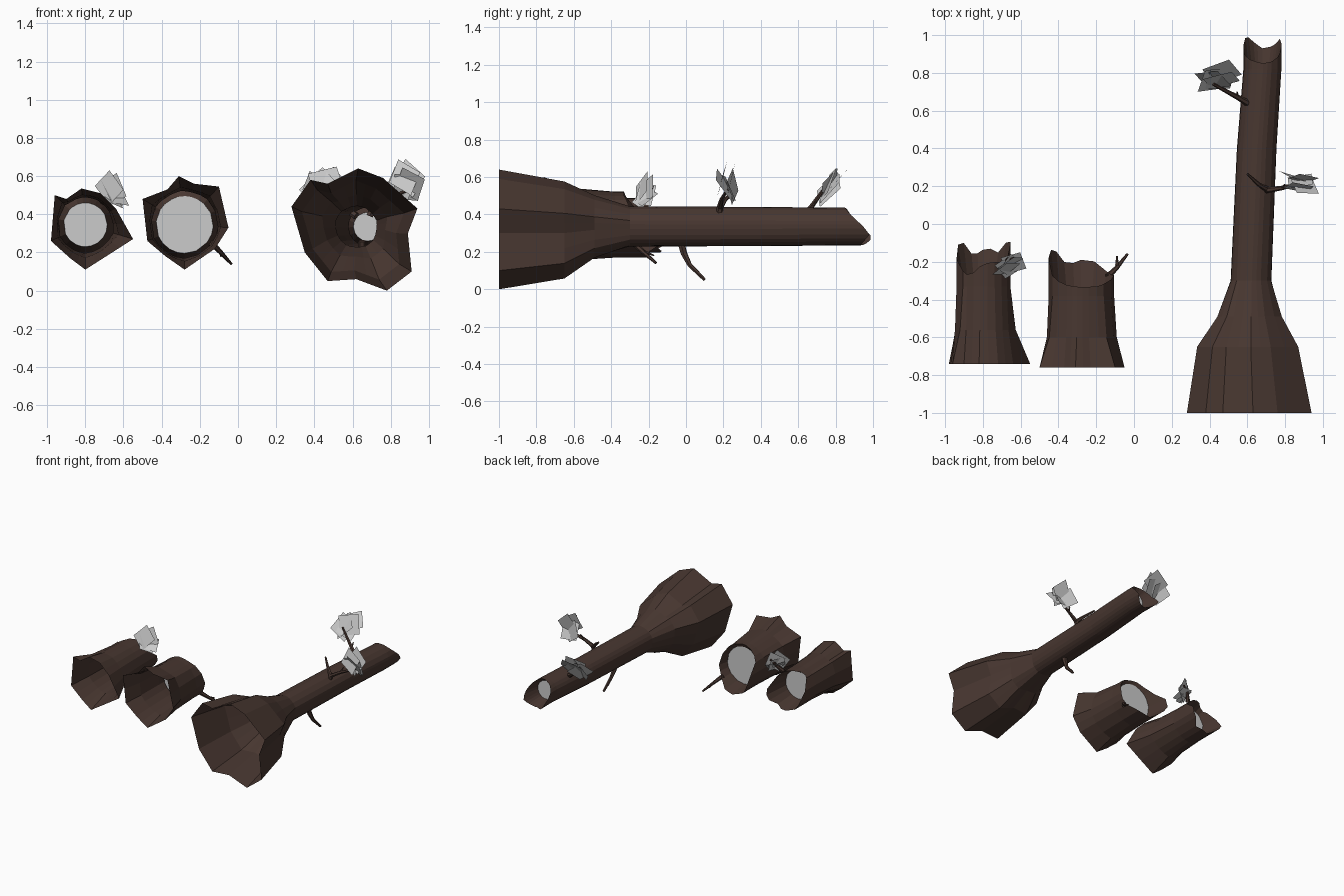
import bpy, bmesh, math, random
from mathutils import Vector, Euler

if "Cube" in bpy.data.objects:
    bpy.data.objects.remove(bpy.data.objects["Cube"])

random.seed(4)
bark = bpy.data.materials.new("bark")
bark.diffuse_color = (0.065, 0.038, 0.03, 1)
bark.use_nodes = True
bark.node_tree.nodes["Principled BSDF"].inputs["Base Color"].default_value = bark.diffuse_color


def make_object(name, bm, mat=None):
    mesh = bpy.data.meshes.new(name)
    bm.to_mesh(mesh)
    bm.free()
    ob = bpy.data.objects.new(name, mesh)
    bpy.context.collection.objects.link(ob)
    if mat:
        mesh.materials.append(mat)
    return ob


def loft(bm, rings, caps=False):
    loops = [[bm.verts.new(p) for p in ring] for ring in rings]
    n = len(loops[0])
    for a, b in zip(loops, loops[1:]):
        for i in range(n):
            j = (i + 1) % n
            bm.faces.new((a[i], a[j], b[j], b[i]))
    if caps:
        bm.faces.new(loops[0])
        bm.faces.new(loops[-1])
    bmesh.ops.recalc_face_normals(bm, faces=bm.faces[:])


def rim_height(rim, angle):
    """Interpolate the broken edge, given as (degrees, y) in rising order."""
    pts = rim + [(rim[0][0] + 360, rim[0][1])]
    for (a0, y0), (a1, y1) in zip(pts, pts[1:]):
        if a0 <= angle <= a1:
            return y0 + (y1 - y0) * (angle - a0) / (a1 - a0)
    return pts[-1][1]


def log(name, outline, base_y, base_c, rings, rim, floor_y, floor_r):
    """Hollow log: root outline (x, z), rings (y, cx, cz, flare, radius), torn rim, end disc."""
    pts = []
    for (x0, z0), (x1, z1) in zip(outline, outline[1:] + outline[:1]):
        pts += [(x0, z0), ((x0 + x1) / 2, (z0 + z1) / 2)]
    offs = [Vector((x - base_c[0], 0, z - base_c[1])) for x, z in pts]
    units = [o.normalized() for o in offs]
    angles = [math.degrees(math.atan2(o.z, o.x)) % 360 for o in offs]

    all_rings = [[Vector((x, base_y, z)) for x, z in pts]]
    for y, cx, cz, k, r in rings:
        all_rings.append([Vector((cx, y, cz)) + o * k + u * r for o, u in zip(offs, units)])
    y, cx, cz, k, r = rings[-1]
    all_rings.append([Vector((cx, rim_height(rim, a), cz)) + o * k + u * r
                      for o, u, a in zip(offs, units, angles)])
    floor = [Vector((cx, floor_y, cz)) + u * floor_r for u in units]
    all_rings.append(floor)
    bm = bmesh.new()
    loft(bm, all_rings)
    make_object(name + "_bark", bm, bark)

    bm = bmesh.new()
    face = bm.faces.new([bm.verts.new(p) for p in floor])
    face.normal_update()
    if face.normal.y < 0:
        face.normal_flip()
    make_object(name + "_cut_disc", bm)


def branch(name, *paths):
    """Tapered six-sided twigs; each path is (start radius, points)."""
    bm = bmesh.new()
    for radius, path in paths:
        path = [Vector(p) for p in path]
        rings = []
        for i, p in enumerate(path):
            d = path[min(i + 1, len(path) - 1)] - path[max(i - 1, 0)]
            q = d.to_track_quat('Z', 'Y')
            r = radius * (1 - 0.6 * i / (len(path) - 1))
            rings.append([p + q @ Vector((r * math.cos(t * math.pi / 3), r * math.sin(t * math.pi / 3), 0))
                          for t in range(6)])
        loft(bm, rings, True)
    make_object(name, bm, bark)


def leaves(name, lo, hi, normal, count=5, spread=0.45):
    """Cluster of crossing square leaf cards, fitted to a box."""
    cards = []
    q = Vector(normal).to_track_quat('Z', 'Y')
    for _ in range(count):
        c = Vector([random.uniform(-0.3, 0.3) for _ in range(3)])
        tilt = Euler([random.uniform(-spread, spread) for _ in range(2)] + [random.uniform(0, 1.5)])
        m = q @ tilt.to_quaternion()
        cards.append([c + m @ Vector((x, y, 0)) for x, y in ((-.7, -.6), (.7, -.6), (.7, .6), (-.7, .6))])
    flat = [p for card in cards for p in card]
    mn = [min(p[i] for p in flat) for i in range(3)]
    mx = [max(p[i] for p in flat) for i in range(3)]
    bm = bmesh.new()
    for card in cards:
        bm.faces.new([bm.verts.new([lo[i] + (p[i] - mn[i]) / (mx[i] - mn[i]) * (hi[i] - lo[i])
                                    for i in range(3)]) for p in card])
    make_object(name, bm)


# Long fallen trunk
log("long_trunk",
    [(.94, .43), (.76, .59), (.63, .64), (.47, .56), (.38, .58), (.28, .44),
     (.35, .2), (.47, .05), (.62, .06), (.78, 0), (.91, .1), (.89, .3)],
    -1.0, (.62, .33),
    [(-.65, .61, .325, .81, 0), (-.49, .615, .335, .3, .075), (-.3, .62, .335, .06, .09),
     (.4, .65, .335, .03, .096), (.82, .68, .335, .01, .098)],
    [(0, .95), (30, .89), (60, .86), (90, .85), (130, .87), (160, .9), (190, .96),
     (215, 1.0), (245, .96), (270, .93), (300, .94), (335, .98)],
    .82, .075)

# Middle stump
log("middle_stump",
    [(-.05, .33), (-.1, .545), (-.23, .56), (-.31, .6), (-.37, .53), (-.5, .48),
     (-.475, .26), (-.38, .18), (-.28, .11), (-.12, .22)],
    -.76, (-.28, .345),
    [(-.6, -.28, .345, .3, .12), (-.38, -.28, .345, .1, .152)],
    [(0, -.27), (40, -.31), (60, -.33), (90, -.335), (125, -.32), (150, -.27), (180, -.15),
     (215, -.13), (245, -.22), (270, -.19), (300, -.2), (330, -.27)],
    -.345, .15)

# Left stump
log("left_stump",
    [(-.55, .27), (-.64, .43), (-.72, .51), (-.82, .535), (-.9, .48), (-.96, .5),
     (-.98, .26), (-.88, .17), (-.8, .11), (-.69, .18)],
    -.74, (-.8, .345),
    [(-.56, -.8, .345, .35, .09), (-.33, -.8, .345, .1, .125)],
    [(0, -.1), (30, -.2), (60, -.2), (90, -.21), (120, -.28), (150, -.22), (180, -.16),
     (205, -.11), (225, -.1), (250, -.17), (280, -.12), (300, -.16), (330, -.09)],
    -.3, .115)

# Branches and twigs
branch("trunk_tip_branch", (.02, [(.62, .63, .39), (.55, .67, .44), (.42, .74, .54)]),
       (.009, [(.55, .67, .44), (.545, .7, .47)]))
branch("trunk_middle_branch", (.02, [(.69, .18, .39), (.71, .18, .44), (.78, .19, .48), (.9, .22, .53)]),
       (.016, [(.71, .18, .43), (.66, .21, .48), (.6, .265, .53)]),
       (.008, [(.78, .19, .48), (.8, .21, .52)]))
branch("trunk_lower_branch", (.022, [(.65, -.03, .26), (.65, -.01, .19), (.66, .02, .13), (.67, .1, .05)]),
       (.01, [(.66, .02, .13), (.65, .07, .09)]))
branch("middle_stump_branch", (.017, [(-.14, -.28, .25), (-.09, -.23, .2), (-.035, -.16, .14)]),
       (.01, [(-.09, -.22, .2), (-.09, -.17, .18)]))
branch("left_stump_branch", (.017, [(-.71, -.23, .46), (-.68, -.2, .5), (-.63, -.18, .55)]),
       (.009, [(-.68, -.2, .5), (-.67, -.18, .54)]))

# Leaf cards
leaves("trunk_tip_leaves", (.32, .7, .44), (.57, .87, .65), (.1, -.8, .6))
leaves("trunk_middle_leaves", (.77, .16, .45), (.98, .28, .69), (.2, 1, .1))
leaves("left_stump_leaves", (-.75, -.29, .43), (-.57, -.15, .63), (.5, -.6, .6))
